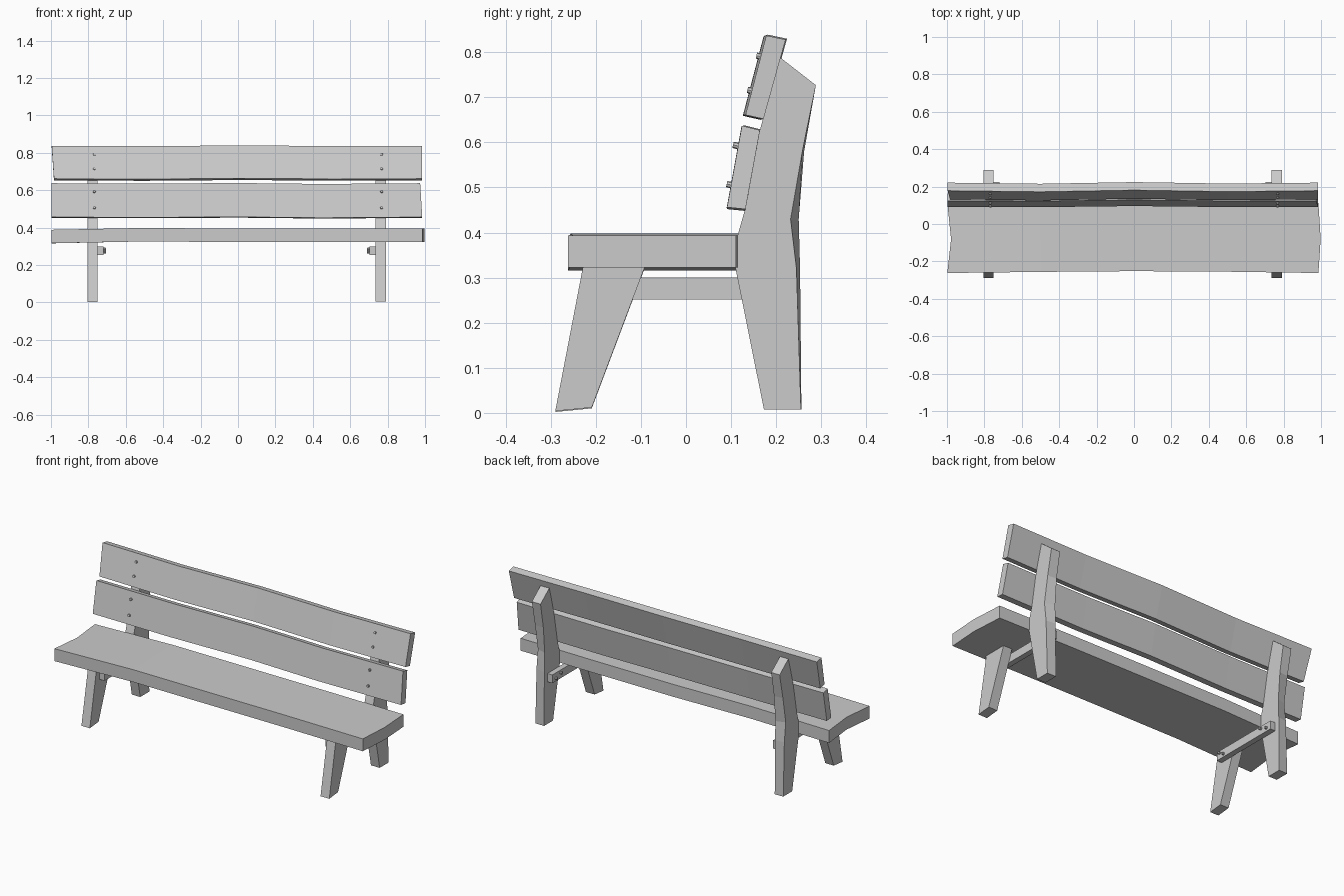
import bpy, bmesh
from mathutils import Vector

if "Cube" in bpy.data.objects:
    bpy.data.objects.remove(bpy.data.objects["Cube"])


def loft(name, rings):
    # Skin matching closed rings and cap both ends
    bm = bmesh.new()
    vs = [[bm.verts.new(p) for p in r] for r in rings]
    n = len(vs[0])
    for a, b in zip(vs, vs[1:]):
        for i in range(n):
            j = (i + 1) % n
            bm.faces.new((a[i], a[j], b[j], b[i]))
    bm.faces.new(vs[0])
    bm.faces.new(vs[-1])
    bmesh.ops.recalc_face_normals(bm, faces=bm.faces)
    me = bpy.data.meshes.new(name)
    bm.to_mesh(me)
    bm.free()
    ob = bpy.data.objects.new(name, me)
    bpy.context.collection.objects.link(ob)
    return ob


def plank(name, profile, stations, left, right):
    # Hand-hewn board: profile (y, z) swept along x stations (x, dy, dz)
    rings = []
    for k, (x, dy, dz) in enumerate(stations):
        off = left if k == 0 else right if k == len(stations) - 1 else [0] * len(profile)
        rings.append([(x + o, y + dy, z + dz) for (y, z), o in zip(profile, off)])
    return loft(name, rings)


def bolt(name, pos, direction, r=0.009, depth=0.024):
    bm = bmesh.new()
    bmesh.ops.create_cone(bm, cap_ends=True, segments=8, radius1=r, radius2=r * 0.75, depth=depth)
    me = bpy.data.meshes.new(name)
    bm.to_mesh(me)
    bm.free()
    ob = bpy.data.objects.new(name, me)
    ob.location = pos
    ob.rotation_euler = Vector(direction).to_track_quat('Z', 'Y').to_euler()
    bpy.context.collection.objects.link(ob)


# Seat slab with uneven ends
plank("seat",
      [(-0.262, 0.322), (-0.08, 0.322), (0.111, 0.322), (0.111, 0.394), (-0.08, 0.394), (-0.262, 0.394)],
      [(-0.998, 0, -0.006), (-0.5, 0.006, 0.004), (0, 0.01, 0), (0.5, 0.007, 0), (0.986, 0, 0)],
      [0, 0.02, 0, 0, 0.02, 0], [0, 0.012, 0, 0, 0.012, 0])

# Two leaning backrest boards
plank("lower_back_board",
      [(0.091, 0.456), (0.132, 0.452), (0.164, 0.627), (0.124, 0.637)],
      [(-0.998, 0, 0), (-0.5, -0.001, -0.002), (0, 0.005, 0.001), (0.45, 0, -0.004), (0.98, 0, 0)],
      [0, 0, 0, 0], [0.005, 0.005, -0.006, -0.006])
plank("upper_back_board",
      [(0.132, 0.661), (0.172, 0.652), (0.221, 0.828), (0.178, 0.837)],
      [(-0.99, 0, 0), (-0.5, -0.006, -0.002), (0, 0.003, 0.002), (0.5, -0.005, -0.001), (0.985, 0, 0)],
      [0.006, 0.006, -0.006, -0.006], [0, 0, 0, 0])

# Legs and braces on each side
back_leg = [(0.173, 0.007), (0.11, 0.32), (0.112, 0.385), (0.132, 0.455), (0.164, 0.627),
            (0.207, 0.79), (0.288, 0.727), (0.258, 0.58), (0.232, 0.43), (0.245, 0.32), (0.255, 0.007)]
back_leg_inner = back_leg[:7] + [(0.262, 0.58), (0.25, 0.43), (0.253, 0.32), (0.256, 0.007)]
front_leg = [(-0.29, 0.002), (-0.209, 0.01), (-0.09, 0.325), (-0.228, 0.325)]

for s, side in ((-1, "left"), (1, "right")):
    xo, xi = (-0.804, -0.75) if s < 0 else (0.79, 0.734)
    dz = 0 if s < 0 else 0.002
    loft("back_leg_" + side, [[(x, y, z) for y, z in p] for x, p in ((xo, back_leg), (xi, back_leg_inner))])
    loft("front_leg_" + side, [[(x, y, z + dz) for y, z in front_leg] for x in (xo, xi)])
    xb = xi - s * 0.032
    loft("brace_" + side, [[(x, -0.2, 0.252), (x, 0.225, 0.252), (x, 0.225, 0.3), (x, -0.2, 0.3)] for x in (xi, xb)])
    for y, z in ((-0.175, 0.285), (-0.145, 0.268), (0.15, 0.285), (0.195, 0.27)):
        bolt("brace_bolt_" + side, (xb, y, z), (-s, 0, 0))
    for y, z in ((0.102, 0.505), (0.116, 0.592), (0.148, 0.714), (0.168, 0.79)):
        bolt("back_bolt_" + side, (s * 0.768, y, z), (0, -1, 0.22))
